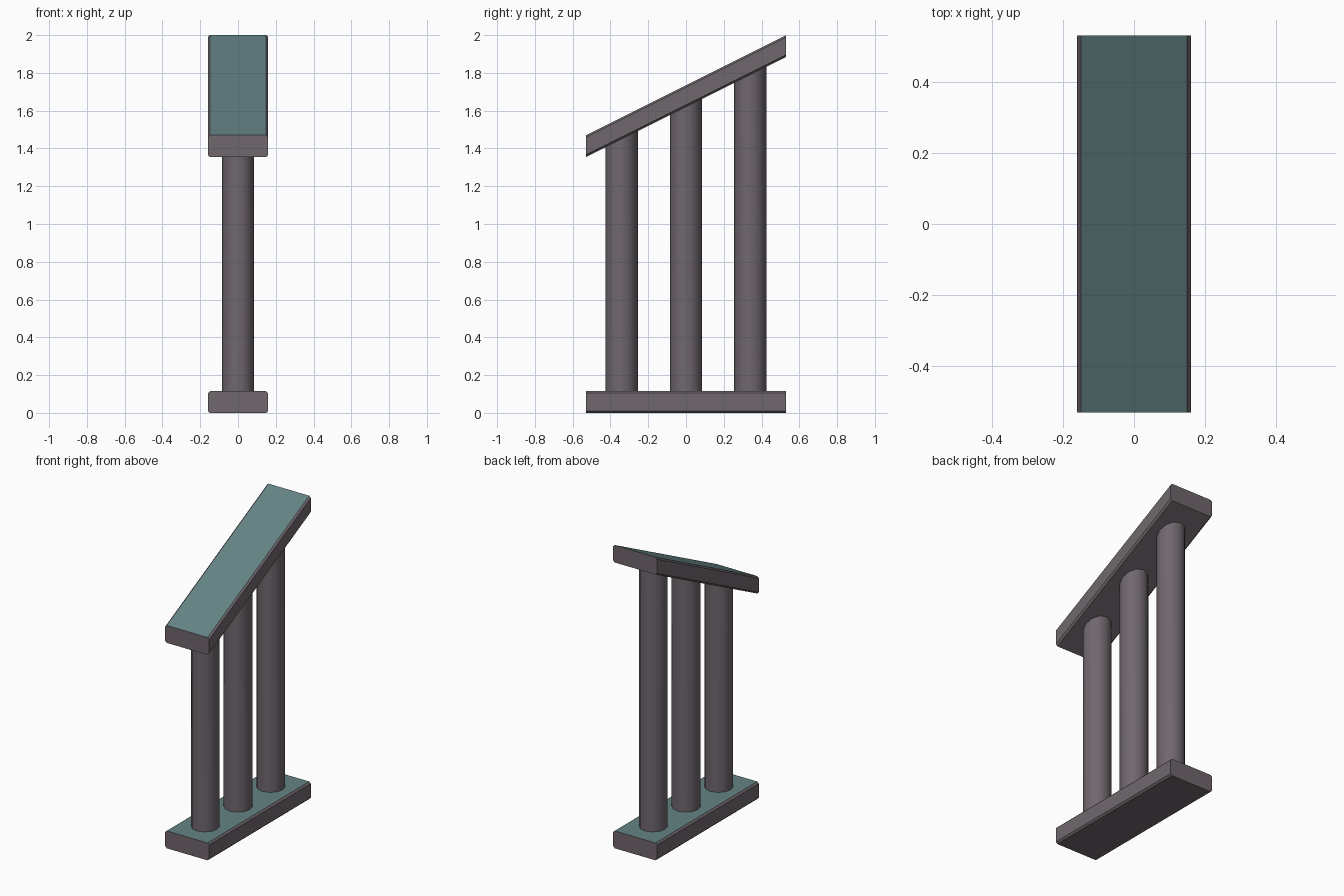
import bpy, bmesh, math

if "Cube" in bpy.data.objects:
    bpy.data.objects.remove(bpy.data.objects["Cube"])

HALF_LEN, HALF_W, THICK, CH = 0.53, 0.16, 0.115, 0.011
SLOPE, RAIL_Z = 0.5, 1.62   # rail underside height at y = 0


def material(name, rgb):
    m = bpy.data.materials.new(name)
    m.diffuse_color = (*rgb, 1)
    m.use_nodes = True
    m.node_tree.nodes["Principled BSDF"].inputs["Base Color"].default_value = m.diffuse_color
    return m


stone = material("grey_stone", (0.16, 0.135, 0.155))
teal = material("teal_top", (0.13, 0.23, 0.235))


def finish(bm, name):
    bmesh.ops.recalc_face_normals(bm, faces=bm.faces)
    me = bpy.data.meshes.new(name)
    bm.to_mesh(me)
    bm.free()
    ob = bpy.data.objects.new(name, me)
    bpy.context.collection.objects.link(ob)
    me.materials.append(stone)
    me.materials.append(teal)
    return ob


def beam(name, z0, slope, thick):
    """Chamfered cross-section swept along y, sheared by the slope."""
    w, c = HALF_W, CH
    profile = [(-w + c, 0), (w - c, 0), (w, c), (w, thick - c),
               (w - c, thick), (-w + c, thick), (-w, thick - c), (-w, c)]
    bm = bmesh.new()
    rings = [[bm.verts.new((x, y, z0 + z + slope * y)) for x, z in profile]
             for y in (-HALF_LEN, HALF_LEN)]
    for ring in rings:
        bm.faces.new(ring)
    for i in range(8):
        j = (i + 1) % 8
        f = bm.faces.new((rings[0][i], rings[0][j], rings[1][j], rings[1][i]))
        f.material_index = 1 if i == 4 else 0   # walking surface is teal
    finish(bm, name)


def baluster(name, y, r=0.086):
    """Twelve-sided post whose top is cut to the rail's slope."""
    bm = bmesh.new()
    bmesh.ops.create_cone(bm, cap_ends=True, segments=12,
                          radius1=r, radius2=r, depth=1)
    for v in bm.verts:
        v.co.y += y
        v.co.z = THICK if v.co.z < 0 else RAIL_Z + SLOPE * v.co.y
    ob = finish(bm, name)
    bpy.ops.object.select_all(action='DESELECT')
    bpy.context.view_layer.objects.active = ob
    ob.select_set(True)
    bpy.ops.object.shade_smooth_by_angle(angle=math.radians(40))


# Base and handrail
beam("base_rail", 0, 0, THICK)
beam("sloped_handrail", RAIL_Z, SLOPE, 2 - RAIL_Z - SLOPE * HALF_LEN)

# Posts
for i in range(3):
    baluster(f"baluster_{i + 1}", (i - 1) * 0.341)
